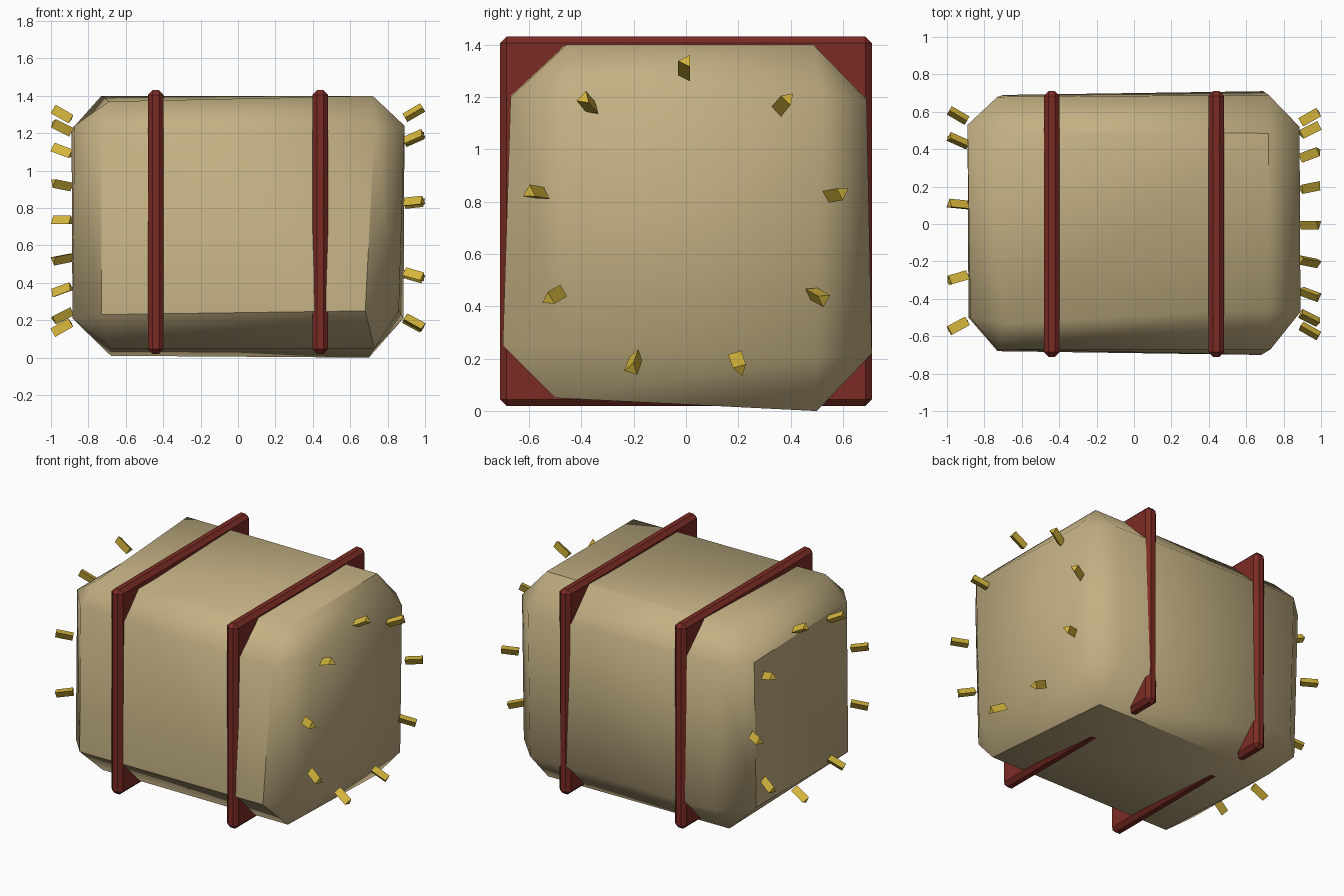
import bpy
import bmesh
import math
from mathutils import Vector, Matrix

default_cube = bpy.data.objects.get("Cube")
if default_cube:
    bpy.data.objects.remove(default_cube, do_unlink=True)


def make_material(name, colour):
    material = bpy.data.materials.new(name)
    material.use_nodes = True
    rgba = (*colour, 1)
    material.diffuse_color = rgba
    shader = next(n for n in material.node_tree.nodes if n.type == "BSDF_PRINCIPLED")
    shader.inputs["Base Color"].default_value = rgba
    return material


def make_object(name, mesh_data, material):
    mesh = bpy.data.meshes.new(name)
    mesh_data.to_mesh(mesh)
    mesh_data.free()
    mesh.materials.append(material)
    obj = bpy.data.objects.new(name, mesh)
    bpy.context.collection.objects.link(obj)
    return obj


def bevelled_box(size, centre, width):
    box = bmesh.new()
    placement = Matrix.Translation(centre) @ Matrix.Diagonal((*size, 1))
    bmesh.ops.create_cube(box, size=1, matrix=placement)
    bmesh.ops.bevel(box, geom=box.edges[:], offset=width, segments=1,
                    profile=0.5, affect="EDGES")
    return box


straw = make_material("straw tan", (0.54, 0.43, 0.225))
binding = make_material("dark red", (0.2, 0.024, 0.017))
stalk = make_material("golden yellow", (0.66, 0.46, 0.045))

# Bale: chamfered block whose corners are pulled slightly out of true
bale_data = bevelled_box((1.77, 1.38, 1.38), (0, 0, 0.71), 0.19)
pulled_corners = [
    # top face
    (-0.73, 0.49, 1.4), (0.72, 0.485, 1.4), (0.72, -0.455, 1.4), (-0.69, -0.53, 1.37),
    # front face
    (-0.73, -0.68, 0.23), (0.68, -0.7, 0.25), (0.73, -0.67, 1.2), (-0.73, -0.67, 1.22),
    # back face
    (0.69, 0.71, 0.22), (0.72, 0.69, 1.19), (-0.73, 0.68, 1.22),
    # ends
    (0.89, -0.47, 1.24), (0.885, 0.52, 1.21), (0.86, -0.48, 0.25),
    (-0.875, -0.5, 1.24), (-0.89, 0.53, 1.22),
    # underside
    (-0.68, -0.5, 0.05), (0.73, -0.5, 0.05), (0.7, 0.5, 0), (-0.68, 0.5, 0.01),
]
for corner in map(Vector, pulled_corners):
    nearest = min(bale_data.verts, key=lambda v: (v.co - corner).length)
    nearest.co = corner
bale = make_object("bale", bale_data, straw)

# Smooth shading across the gentler chamfers
bpy.ops.object.select_all(action="DESELECT")
bale.select_set(True)
bpy.context.view_layer.objects.active = bale
bpy.ops.object.shade_smooth_by_angle(angle=math.radians(45))

# Straps: square bevelled slabs passing right through the bale
for side, label in ((-1, "right"), (1, "left")):
    strap_data = bevelled_box((0.085, 1.42, 1.41), (side * 0.44, 0, 0.725), 0.025)
    make_object(label + "_strap", strap_data, binding)

# Stalks: a splayed ring of three-sided straws on each end
stalk_count = 9
for side, label in ((-1, "right"), (1, "left")):
    for i in range(stalk_count):
        turn = math.tau * i / stalk_count
        if side > 0:
            radial = Vector((0, math.sin(turn), math.cos(turn)))
        else:
            radial = Vector((0, math.cos(turn), math.sin(turn)))
        outward = Vector((side, 0, 0))
        direction = (outward + radial * 0.58).normalized()
        tilt = Vector((0, 0, 1)).rotation_difference(direction).to_matrix().to_4x4()
        centre = outward * 0.94 + radial * 0.58 + Vector((0, 0, 0.73))
        roll = Matrix.Rotation(-side * math.pi / 2, 4, "Z")
        # one ridge of each straw is turned along the y axis
        data = bmesh.new()
        bmesh.ops.create_cone(data, cap_ends=True, segments=3, radius1=0.03,
                              radius2=0.03, depth=0.11)
        point = max(data.verts, key=lambda v: v.co.y + v.co.x * 0.01)
        align = Matrix.Rotation(-math.atan2(point.co.y, point.co.x), 4, "Z")
        bmesh.ops.transform(data, verts=data.verts[:],
                            matrix=Matrix.Translation(centre) @ tilt @ roll @ align)
        make_object(f"{label}_stalk_{i + 1}", data, stalk)
